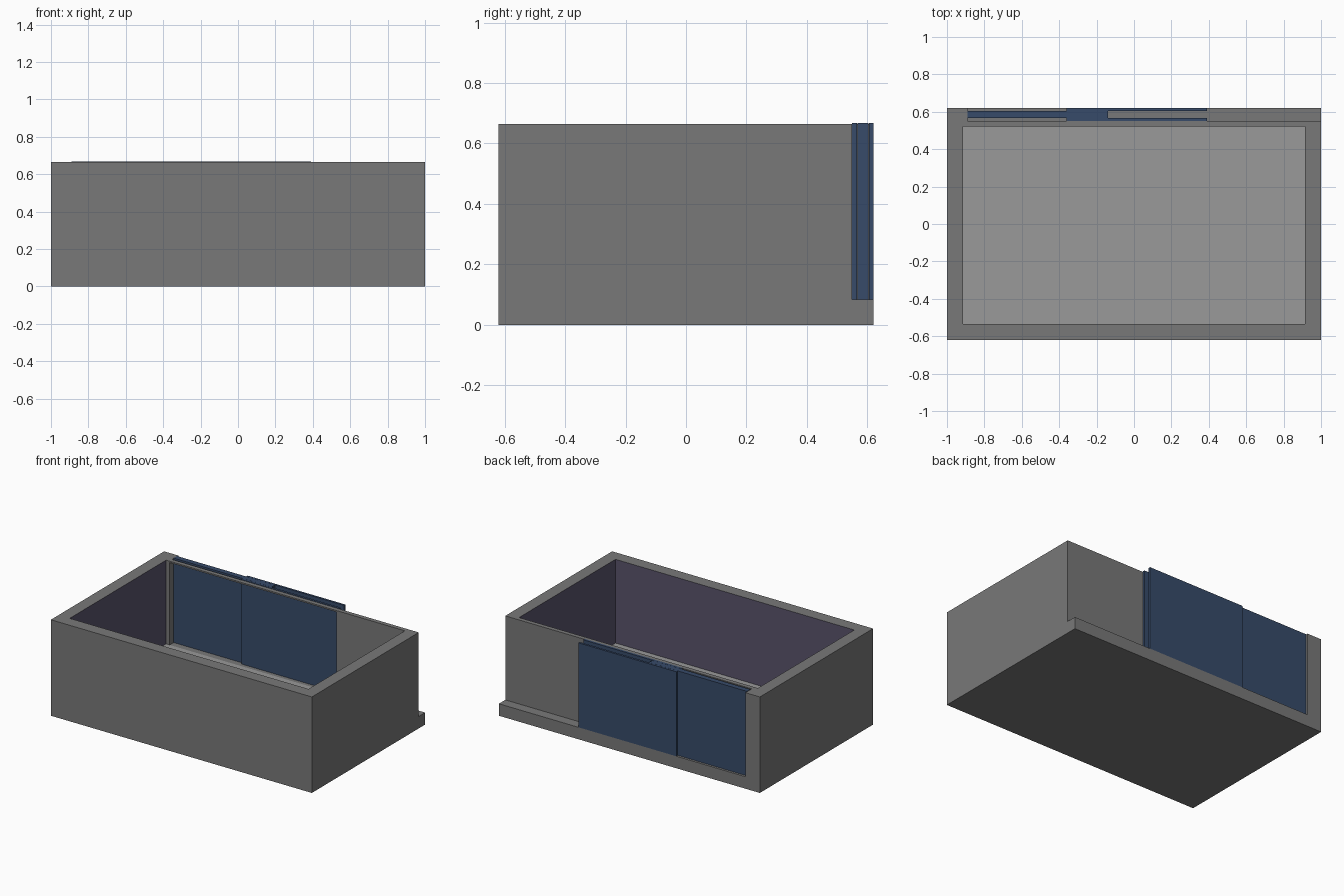
import bpy, bmesh

if "Cube" in bpy.data.objects:
    bpy.data.objects.remove(bpy.data.objects["Cube"])


def material(name, rgb):
    m = bpy.data.materials.new(name)
    m.diffuse_color = (*rgb, 1)
    m.use_nodes = True
    m.node_tree.nodes["Principled BSDF"].inputs["Base Color"].default_value = m.diffuse_color
    return m


GREY = material("wall_grey", (0.19, 0.19, 0.19))
LINING = material("inner_wall_purple", (0.10, 0.087, 0.147))
FLOOR = material("floor_light_grey", (0.32, 0.32, 0.32))
BLUE = material("door_blue", (0.038, 0.07, 0.143))

BASE_TOP, WALL_TOP, DOOR_TOP = 0.083, 0.665, 0.668


def prism(name, outline, z0, z1, mats):
    """Extrude a plan outline from z0 to z1."""
    bm = bmesh.new()
    face = bm.faces.new([bm.verts.new((x, y, z0)) for x, y in outline])
    ext = bmesh.ops.extrude_face_region(bm, geom=[face], use_keep_orig=True)
    verts = [g for g in ext["geom"] if isinstance(g, bmesh.types.BMVert)]
    bmesh.ops.translate(bm, verts=verts, vec=(0, 0, z1 - z0))
    bmesh.ops.recalc_face_normals(bm, faces=bm.faces)
    me = bpy.data.meshes.new(name)
    bm.to_mesh(me)
    bm.free()
    for m in mats:
        me.materials.append(m)
    ob = bpy.data.objects.new(name, me)
    bpy.context.collection.objects.link(ob)
    return ob


def box(name, x0, x1, y0, y1, z0, z1, mat):
    return prism(name, [(x0, y0), (x1, y0), (x1, y1), (x0, y1)], z0, z1, [mat])


# Base slab and the lighter floor inside the walls
box("base_slab", -1, 1, -0.62, 0.62, 0, BASE_TOP, GREY)
box("floor", -0.915, 0.915, -0.535, 0.52, BASE_TOP, BASE_TOP + 0.002, FLOOR)

# Walls as one plan outline, open at the back for the sliding doors
plan = [(0.39, 0.52), (0.39, 0.55), (1, 0.55), (1, -0.62), (-1, -0.62),
        (-1, 0.62), (-0.89, 0.62), (-0.89, 0.52), (-0.915, 0.52),
        (-0.915, -0.535), (0.915, -0.535), (0.915, 0.52)]
walls = prism("walls", plan, BASE_TOP, WALL_TOP, [GREY, LINING])

# Coloured lining on the inner front and side faces
for p in walls.data.polygons:
    c, n = p.center, p.normal
    side = abs(n.x) > 0.9 and abs(abs(c.x) - 0.915) < 0.005
    front = n.y > 0.9 and abs(c.y + 0.535) < 0.005
    if side or front:
        p.material_index = 1

# Thin lintel over the door opening
box("lintel", -0.89, 0.39, 0.52, 0.55, WALL_TOP - 0.01, WALL_TOP, GREY)

# Sliding doors: one leaf running between the two leaves of the other
for name, x0, x1, y0, y1 in [
        ("left_door", -0.89, -0.14, 0.567, 0.604),
        ("right_door_inner_leaf", -0.36, 0.39, 0.55, 0.566),
        ("right_door_outer_leaf", -0.36, 0.39, 0.605, 0.62)]:
    box(name, x0, x1, y0, y1, BASE_TOP, DOOR_TOP, BLUE)
